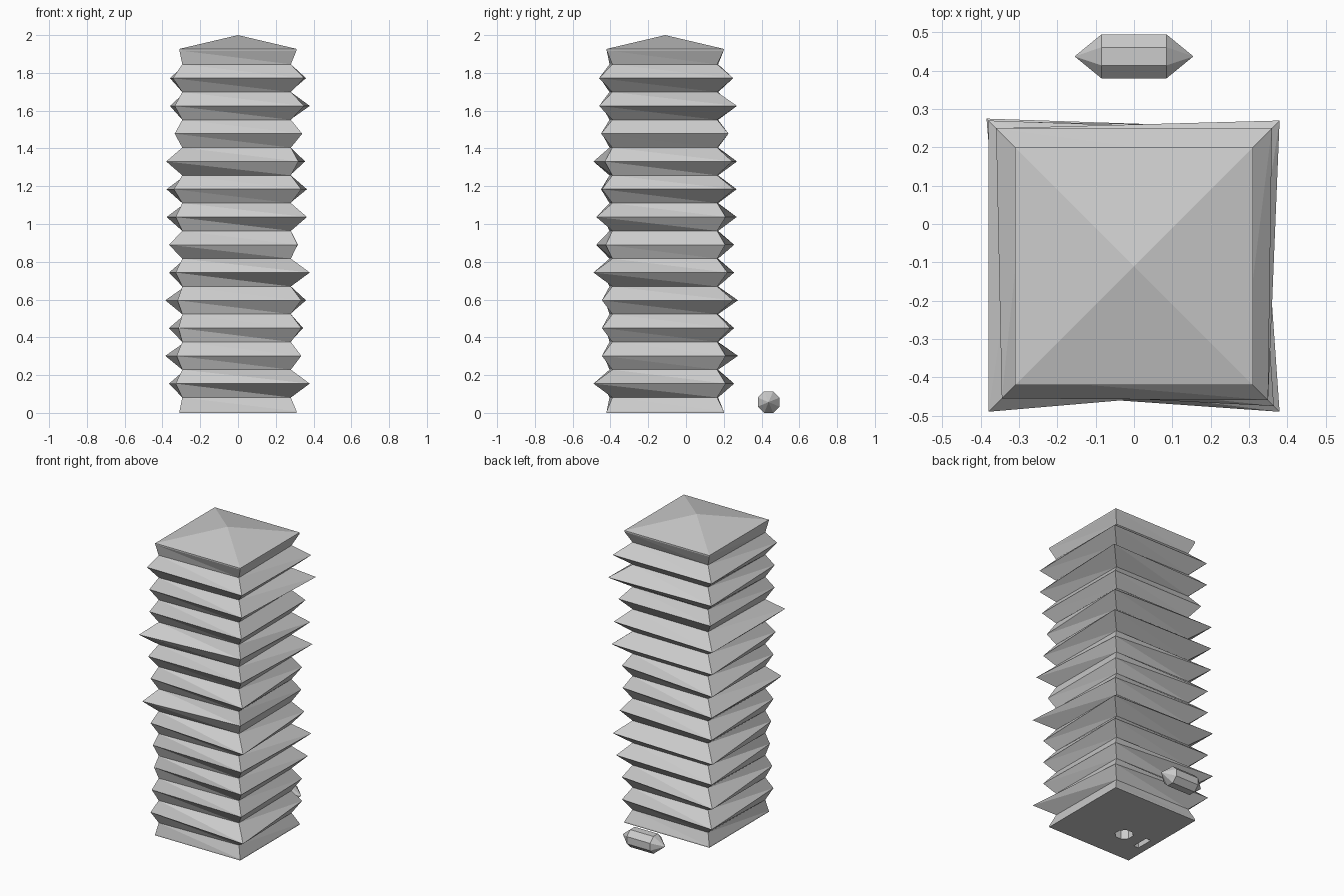
import bpy, math

if "Cube" in bpy.data.objects:
    bpy.data.objects.remove(bpy.data.objects["Cube"])

grey = bpy.data.materials.new("plain_grey")
grey.diffuse_color = (0.6, 0.6, 0.6, 1)
grey.use_nodes = True
grey.node_tree.nodes["Principled BSDF"].inputs["Base Color"].default_value = grey.diffuse_color


def make(name, verts, faces):
    mesh = bpy.data.meshes.new(name)
    mesh.from_pydata(verts, [], faces)
    mesh.materials.append(grey)
    obj = bpy.data.objects.new(name, mesh)
    bpy.context.collection.objects.link(obj)
    return obj


# Pleated body: corner reach of each outer fold (front left, front right, back right, back left)
CY = -0.11
STEP, BASE = 0.0735, 0.008
FOLDS = [
    (.33, .38, .32, .365), (.325, .335, .32, .385), (.315, .335, .345, .365),
    (.32, .335, .36, .385), (.33, .38, .33, .365), (.365, .315, .317, .365),
    (.33, .365, .32, .378), (.34, .335, .365, .378), (.38, .32, .355, .38),
    (.335, .34, .335, .335), (.335, .35, .38, .36), (.345, .35, .36, .36)]
INNER = (.295, .28, .275, .28)
END = (.31,) * 4

rings = [(0, END), (BASE, END)]
for i, fold in enumerate(FOLDS):
    rings.append((BASE + STEP * (2 * i + 1), INNER))
    rings.append((BASE + STEP * (2 * i + 2), fold))
rings += [(BASE + STEP * 25, INNER), (BASE + STEP * 26, END), (1.927, END)]

SIGNS = ((-1, -1), (1, -1), (1, 1), (-1, 1))
verts, faces = [], [(3, 2, 1, 0)]
for z, reach in rings:
    verts += [(sx * r, CY + sy * r, z) for (sx, sy), r in zip(SIGNS, reach)]
for k in range(len(rings) - 1):
    for i in range(4):
        a, b = 4 * k + i, 4 * k + (i + 1) % 4
        faces += [(a, b, a + 4), (b, b + 4, a + 4)]
# Low pyramid cap
top = 4 * (len(rings) - 1)
verts.append((0, CY, 2.0))
faces += [(top + i, top + (i + 1) % 4, len(verts) - 1) for i in range(4)]
body = make("pleated_body", verts, faces)


# Recesses in the underside
def recess(name, outline, depth):
    n = len(outline)
    v = [(x, y, z) for z in (-0.05, depth) for x, y in outline]
    f = [tuple(reversed(range(n))), tuple(range(n, 2 * n))]
    f += [(i, (i + 1) % n, n + (i + 1) % n, n + i) for i in range(n)]
    cutter = make(name, v, f)
    cutter.hide_render = True
    cutter.hide_viewport = True
    cutter.display_type = 'WIRE'
    mod = body.modifiers.new(name, 'BOOLEAN')
    mod.operation, mod.solver, mod.object = 'DIFFERENCE', 'EXACT', cutter


def octagon(cx, cy, r):
    return [(cx + r * math.cos(math.pi * (2 * i + 1) / 8),
             cy + r * math.sin(math.pi * (2 * i + 1) / 8)) for i in range(8)]


recess("round_recess_cutter", octagon(-0.09, -0.20, 0.056), 0.1)
recess("slot_recess_cutter", [(-0.24 + sx * 0.018, -0.21 + sy * 0.057) for sx, sy in SIGNS], 0.1)

# Loose octagonal peg with pointed ends, lying behind the body
section = octagon(0.4375, 0.057, 0.062)
verts = [(x, y, z) for x in (-0.085, 0.085) for y, z in section]
verts += [(-0.155, 0.4375, 0.057), (0.155, 0.4375, 0.057)]
faces = []
for i in range(8):
    j = (i + 1) % 8
    faces += [(i, j, 8 + j, 8 + i), (j, i, 16), (8 + i, 8 + j, 17)]
make("pointed_peg", verts, faces)
